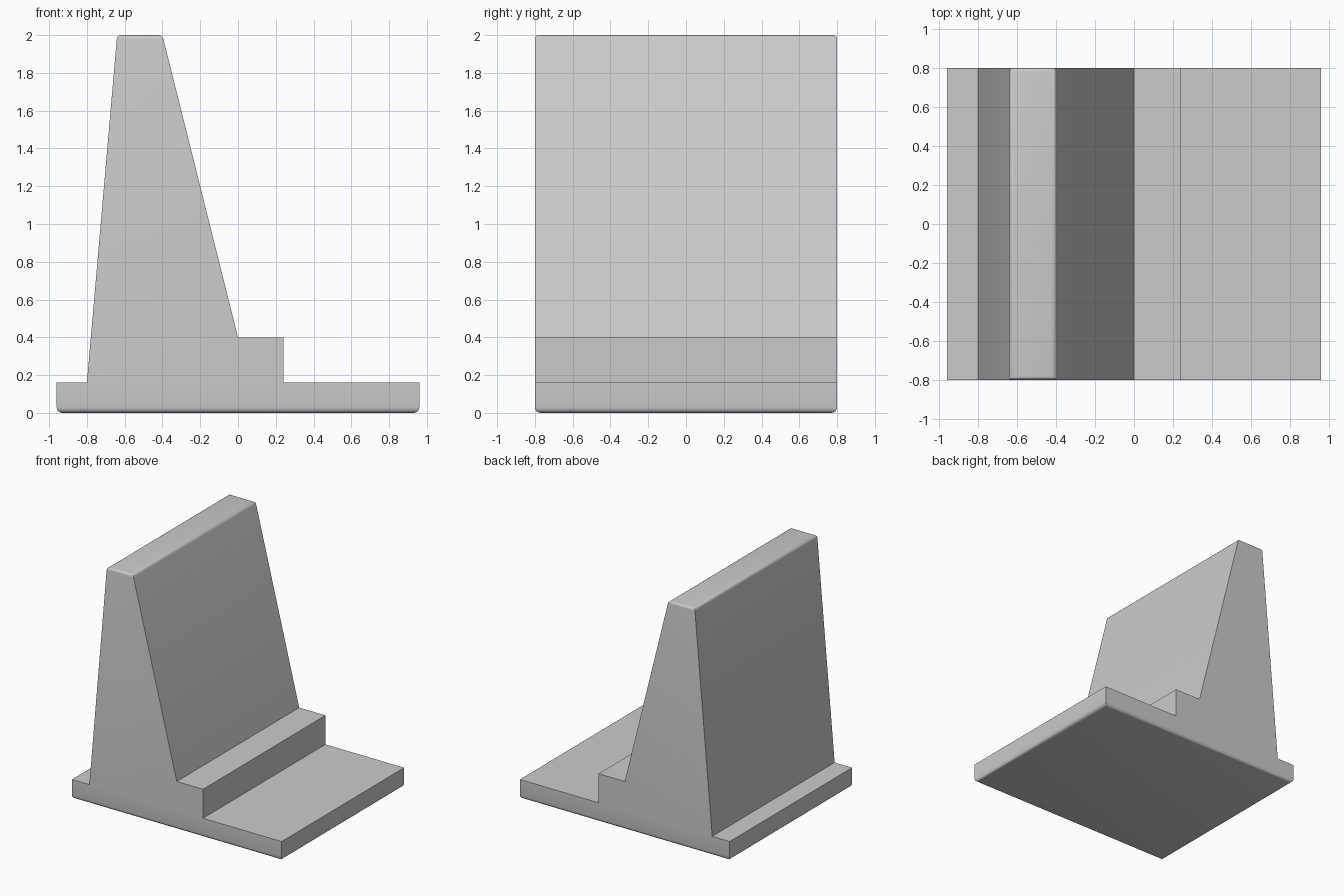
import bpy, bmesh, math

cube = bpy.data.objects.get("Cube")
if cube:
    bpy.data.objects.remove(cube, do_unlink=True)

# Plain grey finish
grey = bpy.data.materials.new("light_grey")
grey.use_nodes = True
grey.diffuse_color = (0.6, 0.6, 0.6, 1)
grey.node_tree.nodes["Principled BSDF"].inputs["Base Color"].default_value = (0.6, 0.6, 0.6, 1)

# Side profile (x, z): flat base, rear lip, tapered upright, step
HALF_DEPTH, TOP = 0.8, 2.0
profile = [(-0.96, 0), (0.96, 0), (0.96, 0.16), (0.24, 0.16), (0.24, 0.4),
           (0, 0.4), (-0.4, TOP), (-0.64, TOP), (-0.8, 0.16), (-0.96, 0.16)]

# Extrude the profile through the full depth
bm = bmesh.new()
front = bm.faces.new([bm.verts.new((x, -HALF_DEPTH, z)) for x, z in profile])
extruded = bmesh.ops.extrude_face_region(bm, geom=[front], use_keep_orig=True)
moved = [v for v in extruded["geom"] if isinstance(v, bmesh.types.BMVert)]
bmesh.ops.translate(bm, verts=moved, vec=(0, 2 * HALF_DEPTH, 0))
bmesh.ops.recalc_face_normals(bm, faces=bm.faces)


# Round the rims of the underside and the top
def round_rim(height, width):
    rim = [e for e in bm.edges if all(abs(v.co.z - height) < 1e-4 for v in e.verts)]
    bmesh.ops.bevel(bm, geom=rim, offset=width, offset_type='OFFSET',
                    segments=4, profile=0.5, affect='EDGES')


round_rim(0, 0.03)
round_rim(TOP, 0.02)

mesh = bpy.data.meshes.new("angled_support_stand")
bm.to_mesh(mesh)
bm.free()
mesh.materials.append(grey)
stand = bpy.data.objects.new("angled_support_stand", mesh)
bpy.context.collection.objects.link(stand)

# Smooth the rounded rims, keep the other edges sharp
bpy.ops.object.select_all(action='DESELECT')
stand.select_set(True)
bpy.context.view_layer.objects.active = stand
bpy.ops.object.shade_smooth_by_angle(angle=math.radians(30))
